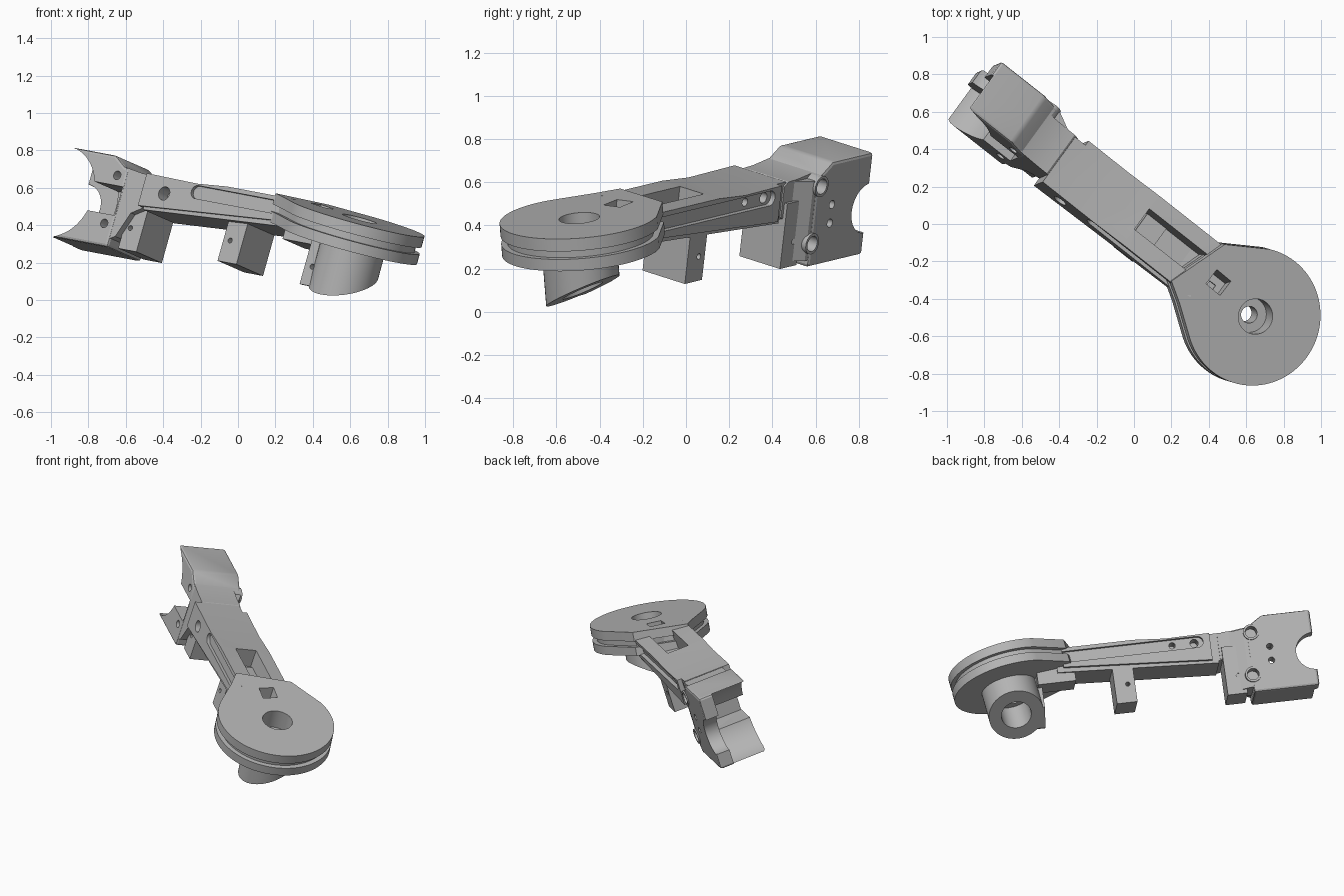
import bpy, bmesh, math
from mathutils import Matrix, Vector

if "Cube" in bpy.data.objects:
    bpy.data.objects.remove(bpy.data.objects["Cube"])

grey = bpy.data.materials.new("plain_grey")
grey.use_nodes = True
grey.diffuse_color = (0.46, 0.46, 0.46, 1)
grey.node_tree.nodes["Principled BSDF"].inputs["Base Color"].default_value = grey.diffuse_color


def frame(origin, along, normal):
    """Frame with local y along the part and local z on its normal."""
    z = Vector(normal).normalized()
    y = Vector(along)
    y = (y - z * y.dot(z)).normalized()
    m = Matrix((y.cross(z), y, z)).transposed().to_4x4()
    m.translation = Vector(origin)
    return m


ARM = frame((0.2, -0.1, 0.565), (-0.785, 0.62, 0.155), (0.28, 0.115, 1))
DISC = frame((0.64, -0.495, 0.437), (0, 1, 0.08), (0.27, -0.08, 1))
SIDE = Matrix(((0, 0, 1, 0), (1, 0, 0, 0), (0, 1, 0, 0), (0, 0, 0, 1)))  # profile (along, up), pushed sideways


def prism(name, pts, lo, hi, m):
    """Push a flat outline from height lo to height hi."""
    bm = bmesh.new()
    face = bm.faces.new([bm.verts.new((x, y, lo)) for x, y in pts])
    top = bmesh.ops.extrude_face_region(bm, geom=[face])["geom"]
    bmesh.ops.translate(bm, vec=(0, 0, hi - lo), verts=[v for v in top if isinstance(v, bmesh.types.BMVert)])
    bmesh.ops.recalc_face_normals(bm, faces=bm.faces)
    bm.transform(m)
    mesh = bpy.data.meshes.new(name)
    bm.to_mesh(mesh)
    bm.free()
    mesh.materials.append(grey)
    ob = bpy.data.objects.new(name, mesh)
    bpy.context.scene.collection.objects.link(ob)
    return ob


def arc(cx, cy, r, start=0, end=360, n=40):
    steps = n if end - start == 360 else n + 1
    return [(cx + r * math.cos(math.radians(start + (end - start) * i / n)),
             cy + r * math.sin(math.radians(start + (end - start) * i / n))) for i in range(steps)]


def rect(x0, x1, y0, y1):
    return [(x0, y0), (x1, y0), (x1, y1), (x0, y1)]


def box(name, v, u, w):
    return prism(name, rect(*v, *u), *w, ARM)


def side(name, pts, lo, hi):
    return prism(name, pts, lo, hi, ARM @ SIDE)


def apply(ob, **settings):
    kind = settings.pop("type")
    mod = ob.modifiers.new(kind, kind)
    for key, value in settings.items():
        setattr(mod, key, value)
    bpy.ops.object.select_all(action="DESELECT")
    bpy.context.view_layer.objects.active = ob
    ob.select_set(True)
    bpy.ops.object.modifier_apply(modifier=mod.name)


def cut(ob, *cutters):
    for c in cutters:
        c.hide_render = True
        apply(ob, type="BOOLEAN", operation="DIFFERENCE", solver="EXACT", object=c)
        bpy.data.objects.remove(c)


def join(ob, *others):
    for o in others:
        apply(ob, type="BOOLEAN", operation="UNION", solver="EXACT", object=o)
        bpy.data.objects.remove(o)


def bore(u, w, r, lo=-0.3, hi=0.3):
    return side("bore_cutter", arc(u, w, r, n=32), lo, hi)


# Arm beam, tapering towards the pulley and dipping past the window
arm = side("arm_beam", [(-0.26, -0.03), (0.2, -0.03), (0.4, -0.045), (0.75, -0.04),
                        (0.75, -0.22), (-0.26, -0.155)], -0.165, 0.17)
cut(arm, box("step_cutter", (0.14, 0.3), (0.68, 0.9), (-0.4, 0.1)))
cut(arm, box("window_cutter", (-0.06, 0.08), (-0.2, 0.2), (-0.15, 0.1)))
for end, lo, hi in ((0.39, -0.3, -0.145), (0.6, 0.145, 0.3)):
    groove = arc(end, -0.09, 0.036, -90, 90, 16) + [(-0.4, -0.054), (-0.4, -0.126)]
    cut(arm, side("groove_cutter", groove, lo, hi))
cut(arm, bore(0.6, -0.13, 0.037, -0.3, -0.08), bore(0.58, -0.09, 0.026, 0.06), bore(0.44, -0.09, 0.02, 0.06))

# Ledge under the beam
ledge = side("lower_ledge", [(-0.3, -0.14), (0.72, -0.2), (0.72, -0.235), (-0.3, -0.18)], -0.15, 0.145)

# Cable brackets under the beam
for i, (v, u, bottom) in enumerate((((-0.075, 0.165), (0.745, 0.87), -0.455),
                                    ((-0.105, 0.145), (0.045, 0.175), -0.425))):
    bracket = box("bracket_%d" % (i + 1), v, u, (bottom, -0.14))
    cut(bracket, bore(sum(u) / 2 + 0.02, bottom + 0.12, 0.014))

# Clamp at the far end, with a neck flaring out to it
clamp = side("end_clamp", [(0.91, -0.465), (1.325, -0.465), (1.325, 0.03), (1.02, 0.03), (0.94, -0.022),
                           (0.91, -0.03)], -0.12, 0.2)
apply(clamp, type="BEVEL", width=0.015, segments=2, limit_method="ANGLE")
join(clamp, side("neck", [(0.73, -0.06), (0.76, -0.04), (0.82, -0.038), (0.96, -0.02), (0.96, -0.44),
                          (0.88, -0.4), (0.82, -0.26), (0.73, -0.21)], -0.115, 0.148))
join(clamp, prism("neck_flare", [(0, 0.78), (0.135, 0.78), (0.195, 0.89), (0.195, 0.96), (0, 0.96)],
                  -0.43, -0.045, ARM))
screws = ((0.94, -0.075), (0.917, -0.349))
for u, w in screws:
    join(clamp, side("screw_boss", arc(u, w, 0.05, n=32), 0.1, 0.208))
cut(clamp,
    side("seat_cutter", arc(1.345, -0.22, 0.25, n=56), -0.3, 0.11),
    box("gap_cutter", (-0.3, 0.1), (0.92, 1.5), (-0.29, -0.13)),
    side("notch_cutter", arc(1.325, -0.24, 0.12), 0.05, 0.3))
for u, w in screws:
    cut(clamp, bore(u, w, 0.037, 0.14))
for u, w in ((0.975, -0.075), (0.972, -0.343)):
    cut(clamp, bore(u, w, 0.024, -0.3, 0.08))
cut(clamp, bore(1.045, -0.18, 0.02, 0.05), bore(1.045, -0.27, 0.02, 0.05))

# Pulley: a teardrop outline in three layers, the middle one inset as the cable groove
outline = arc(0, 0, 0.37, -165, 76, 60) + [(-0.16, 0.39), (-0.455, 0.2), (-0.41, 0.08)]
inset = [(x * 0.92, y * 0.92) for x, y in outline]
pulley = prism("pulley", outline, -0.06, 0, DISC)
join(pulley, prism("groove_core", inset, -0.11, -0.05, DISC), prism("lower_flange", outline, -0.155, -0.098, DISC))

# Hub below the pulley, its foot cut at a steep slant
hub = prism("hub", arc(0.015, -0.01, 0.175, n=48), -0.5, -0.14, DISC)
join(hub, box("hub_ear", (-0.1, 0.05), (-0.55, -0.4), (-0.465, -0.12)))
slant = prism("slant_cutter", [(-0.6, -0.65), (0.6, -0.05), (0.6, -0.9), (-0.6, -0.9)], -0.6, 0.6,
              DISC @ Matrix.Rotation(math.radians(-47), 4, "Z") @ SIDE)
cut(hub, slant, bore(-0.45, -0.36, 0.014, -0.3, 0),
    prism("foot_cutter", arc(0.015, -0.01, 0.095), -0.6, -0.25, DISC))

# Shaft holes and the square cable hole
for part in (pulley, hub):
    cut(part, prism("shaft_cutter", arc(0.01, 0, 0.095), -0.13, 0.1, DISC),
        prism("pin_cutter", arc(0.01, 0, 0.045, n=32), -0.6, 0.1, DISC))
cut(pulley, box("cable_cutter", (-0.055, 0.04), (-0.385, -0.285), (-0.13, 0.2)),
    box("cable_pin_cutter", (-0.04, 0), (-0.35, -0.31), (-0.4, 0.2)))

# Rib joining the hub to the beam
rib = box("under_rib", (-0.08, 0.13), (-0.43, -0.19), (-0.24, -0.14))

for ob in bpy.context.scene.objects:
    if ob.type == "MESH":
        bpy.ops.object.select_all(action="DESELECT")
        bpy.context.view_layer.objects.active = ob
        ob.select_set(True)
        bpy.ops.object.shade_smooth_by_angle(angle=math.radians(18))
